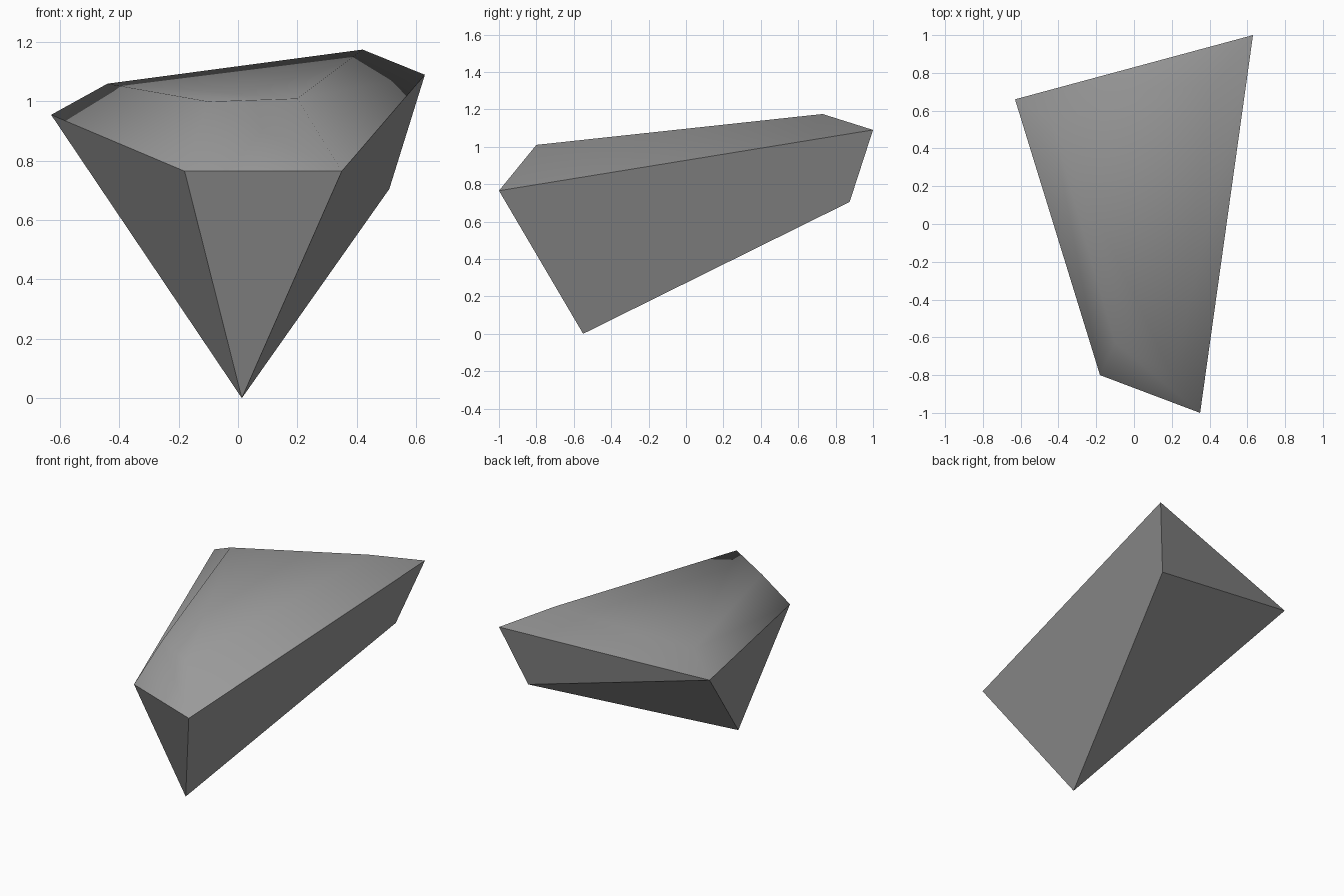
import bpy
import bmesh

default_cube = bpy.data.objects.get("Cube")
if default_cube:
    bpy.data.objects.remove(default_cube)

# Single stone colour
stone = bpy.data.materials.new("stone_grey")
stone.use_nodes = True
stone.diffuse_color = (0.32, 0.32, 0.32, 1)
stone.node_tree.nodes["Principled BSDF"].inputs["Base Color"].default_value = stone.diffuse_color

# Rim corners and the raised crown corners: back left, back right, front right, front left
RIM = [(-0.63, 0.66, 0.955), (0.63, 1.0, 1.09), (0.35, -1.0, 0.765), (-0.18, -0.80, 0.765)]
CROWN = [(-0.44, 0.55, 1.06), (0.42, 0.73, 1.175), (0.20, -0.80, 1.01), (-0.10, -0.63, 1.0)]
# Lower points of the keel
TIP = (0.013, -0.55, 0.0)
HEEL = (0.51, 0.875, 0.705)

bm = bmesh.new()
rim = [bm.verts.new(p) for p in RIM]
crown = [bm.verts.new(p) for p in CROWN]
tip, heel = bm.verts.new(TIP), bm.verts.new(HEEL)
a, b, c, d = rim

# Rounded top: crown plus four sloping borders, smooth shaded
top_faces = [bm.faces.new(crown)]
for i in range(4):
    j = (i + 1) % 4
    top_faces.append(bm.faces.new((rim[i], rim[j], crown[j], crown[i])))
for face in top_faces:
    face.smooth = True

# Flat faceted underside
for corners in ((a, b, heel), (a, heel, tip), (b, c, tip, heel), (c, d, tip), (d, a, tip)):
    bm.faces.new(corners)

bmesh.ops.recalc_face_normals(bm, faces=bm.faces[:])

# Keep the rim and underside edges sharp
for edge in bm.edges:
    edge.smooth = all(f.smooth for f in edge.link_faces)

mesh = bpy.data.meshes.new("rock")
bm.to_mesh(mesh)
bm.free()
mesh.materials.append(stone)
rock = bpy.data.objects.new("rock", mesh)
bpy.context.collection.objects.link(rock)
